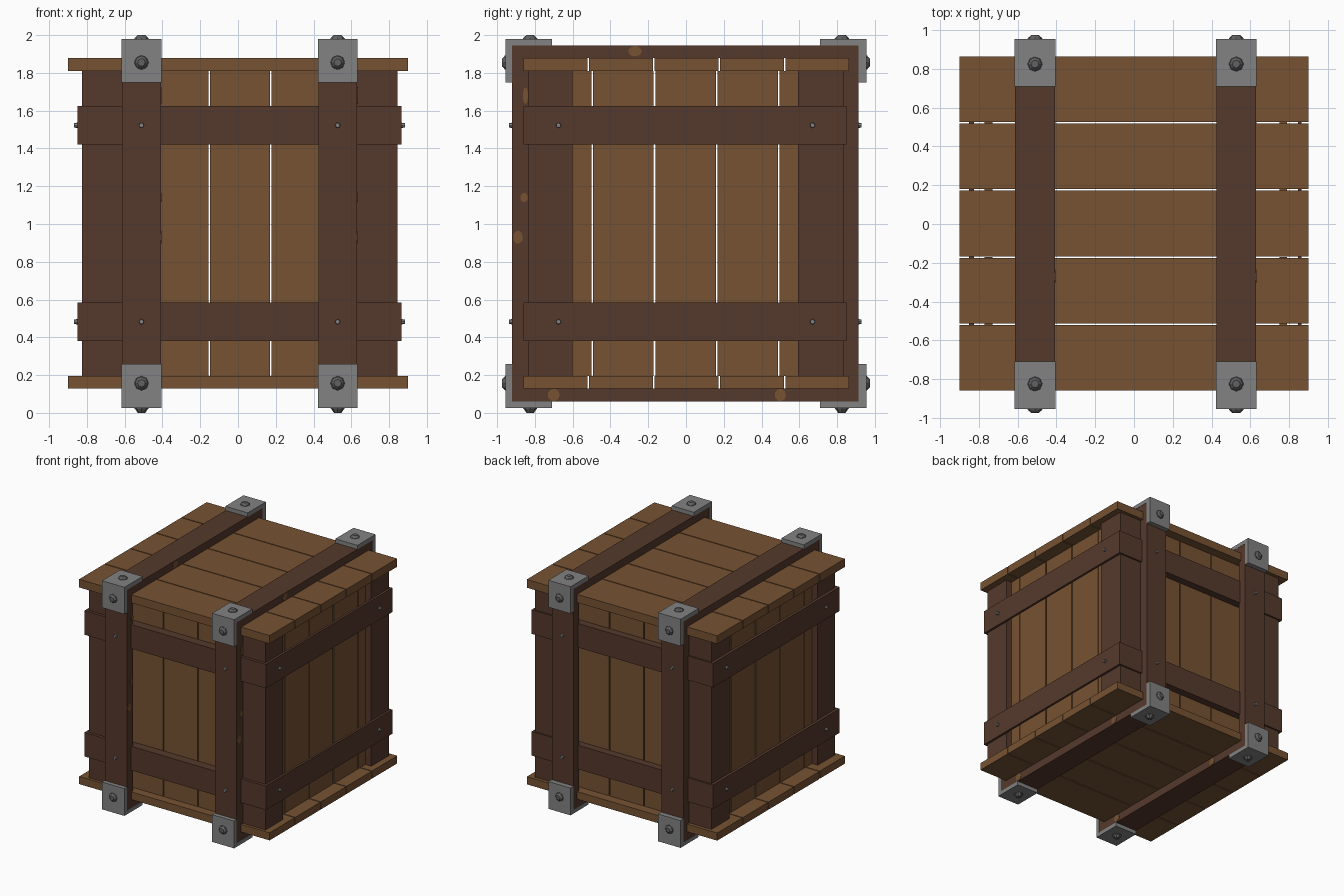
import bpy, bmesh
from mathutils import Matrix, Vector

if "Cube" in bpy.data.objects:
    bpy.data.objects.remove(bpy.data.objects["Cube"], do_unlink=True)


def material(name, color):
    m = bpy.data.materials.new(name)
    m.use_nodes = True
    m.diffuse_color = (*color, 1)
    m.node_tree.nodes["Principled BSDF"].inputs["Base Color"].default_value = (*color, 1)
    return m


LIGHT = material("light wood", (0.181, 0.084, 0.032))
DARK = material("dark wood", (0.091, 0.041, 0.025))
STEEL = material("grey steel", (0.223, 0.223, 0.223))
BOLT = material("dark steel", (0.12, 0.12, 0.12))


def finish(name, bm, mat):
    mesh = bpy.data.meshes.new(name)
    bm.to_mesh(mesh)
    bm.free()
    mesh.materials.append(mat)
    ob = bpy.data.objects.new(name, mesh)
    bpy.context.collection.objects.link(ob)
    return ob


def box(name, x, y, z, mat):
    """Box from (low, high) pairs along each axis."""
    bm = bmesh.new()
    lo, hi = zip(x, y, z)
    size = [b - a for a, b in zip(lo, hi)]
    mid = [(a + b) / 2 for a, b in zip(lo, hi)]
    bmesh.ops.create_cube(bm, size=1, matrix=Matrix.Translation(mid) @ Matrix.Diagonal((*size, 1)))
    return finish(name, bm, mat)


def stud(name, base, direction, steps, mat, sides=8):
    """Stacked cones along a direction; steps are (lower radius, upper radius, height)."""
    bm = bmesh.new()
    turn = Vector((0, 0, 1)).rotation_difference(Vector(direction)).to_matrix().to_4x4()
    along = 0
    for r1, r2, h in steps:
        place = Matrix.Translation(base) @ turn @ Matrix.Translation((0, 0, along + h / 2))
        bmesh.ops.create_cone(bm, cap_ends=True, segments=sides, radius1=r1, radius2=r2,
                              depth=h, matrix=place)
        along += h
    return finish(name, bm, mat)


def rows(start, end, count, gap):
    """Split a span into evenly gapped strips."""
    step = (end - start) / count
    return [(start + i * step + gap / 2, start + (i + 1) * step - gap / 2) for i in range(count)]


POST_X, POST_Y = (-0.825, 0.845), (-0.835, 0.835)
WALL_Z = (0.195, 1.81)
RAIL_Z = [(0.38, 0.585), (1.42, 1.625)]
STRAP_X = [(-0.615, -0.407), (0.425, 0.63)]

# Lid and floor planks
for label, z in (("floor", (0.13, 0.195)), ("lid", (1.81, 1.88))):
    for span in rows(-0.863, 0.868, 5, 0.008):
        box(label + "_plank", (-0.9, 0.9), span, z, LIGHT)

# Wall planks, set back from the posts
for span in rows(-0.805, 0.825, 5, 0.009):
    box("front_plank", span, (-0.785, -0.745), WALL_Z, LIGHT)
    box("back_plank", span, (0.745, 0.785), WALL_Z, LIGHT)
for span in rows(-0.825, 0.82, 5, 0.009):
    lo, hi = max(span[0], -0.74), min(span[1], 0.74)
    box("right_plank", (-0.77, -0.73), (lo, hi), WALL_Z, LIGHT)
    box("left_plank", (0.75, 0.79), (lo, hi), WALL_Z, LIGHT)

# Corner posts
for x in ((POST_X[0], -0.59), (0.61, POST_X[1])):
    for y in ((POST_Y[0], -0.6), (0.592, POST_Y[1])):
        box("corner_post", x, y, WALL_Z, DARK)

# Horizontal rails around the walls, with nails on the side rails
for z in RAIL_Z:
    mid = sum(z) / 2
    box("front_rail", POST_X, (-0.86, -0.785), z, DARK)
    box("back_rail", POST_X, (0.785, 0.85), z, DARK)
    for label, x, face, way in (("right", (-0.85, POST_X[0]), -0.85, -1),
                                ("left", (POST_X[1], 0.865), 0.865, 1)):
        box(label + "_rail", x, (-0.86, 0.85), z, DARK)
        for y in (-0.675, 0.67):
            stud(label + "_nail", (face, y, mid), (way, 0, 0), [(0.014, 0.012, 0.018)], STEEL)

BOLT_STEPS = [(0.038, 0.036, 0.006), (0.034, 0.02, 0.014)]
# Worn spots on the straps: y, z, half width, half height
WORN = [(-0.27, 1.915, 0.036, 0.028), (-0.85, 1.68, 0.014, 0.045), (-0.857, 1.14, 0.02, 0.025),
        (-0.89, 0.93, 0.026, 0.035), (-0.7, 0.095, 0.032, 0.033), (0.5, 0.095, 0.03, 0.033)]

for x in STRAP_X:
    cx = sum(x) / 2
    # Strap ring
    box("front_strap", x, (-0.92, -0.835), (0.06, 1.945), DARK)
    box("back_strap", x, (0.835, 0.912), (0.06, 1.945), DARK)
    box("top_strap", x, (-0.835, 0.835), (1.88, 1.945), DARK)
    box("bottom_strap", x, (-0.835, 0.835), (0.06, 0.13), DARK)

    # Worn spots as thin plates
    for y, z, ry, rz in WORN:
        spot = stud("worn_spot", (0, 0, 0), (1, 0, 0), [(1, 1, 0.004)], LIGHT, 9)
        spot.location = (x[1] - 0.001, y, z)
        spot.scale = (1, ry, rz)

    # Nails through the straps
    for z in RAIL_Z:
        for y, way in ((-0.92, -1), (0.912, 1)):
            stud("strap_nail", (cx, y, sum(z) / 2), (0, way, 0), [(0.014, 0.012, 0.018)], STEEL)

    # Corner brackets with bolts
    for way, face, out in ((-1, -0.92, -0.955), (1, 0.912, 0.955)):
        for up, level, tip, end in ((1, 1.945, 1.98, 1.75), (-1, 0.06, 0.027, 0.26)):
            bx = (x[0] - 0.002, x[1] + 0.002)
            box("bracket_upright", bx, sorted((face, out)), sorted((tip, end)), STEEL)
            box("bracket_flat", bx, sorted((face, way * 0.71)), sorted((level, tip)), STEEL)
            bolt_z = 1.855 if up > 0 else 0.157
            stud("bracket_bolt", (cx, out, bolt_z), (0, way, 0), BOLT_STEPS, BOLT)
            stud("bracket_bolt", (cx, way * 0.825, tip), (0, 0, up),
                 BOLT_STEPS if up > 0 else BOLT_STEPS[:1] + [(0.034, 0.02, 0.021)], BOLT)
